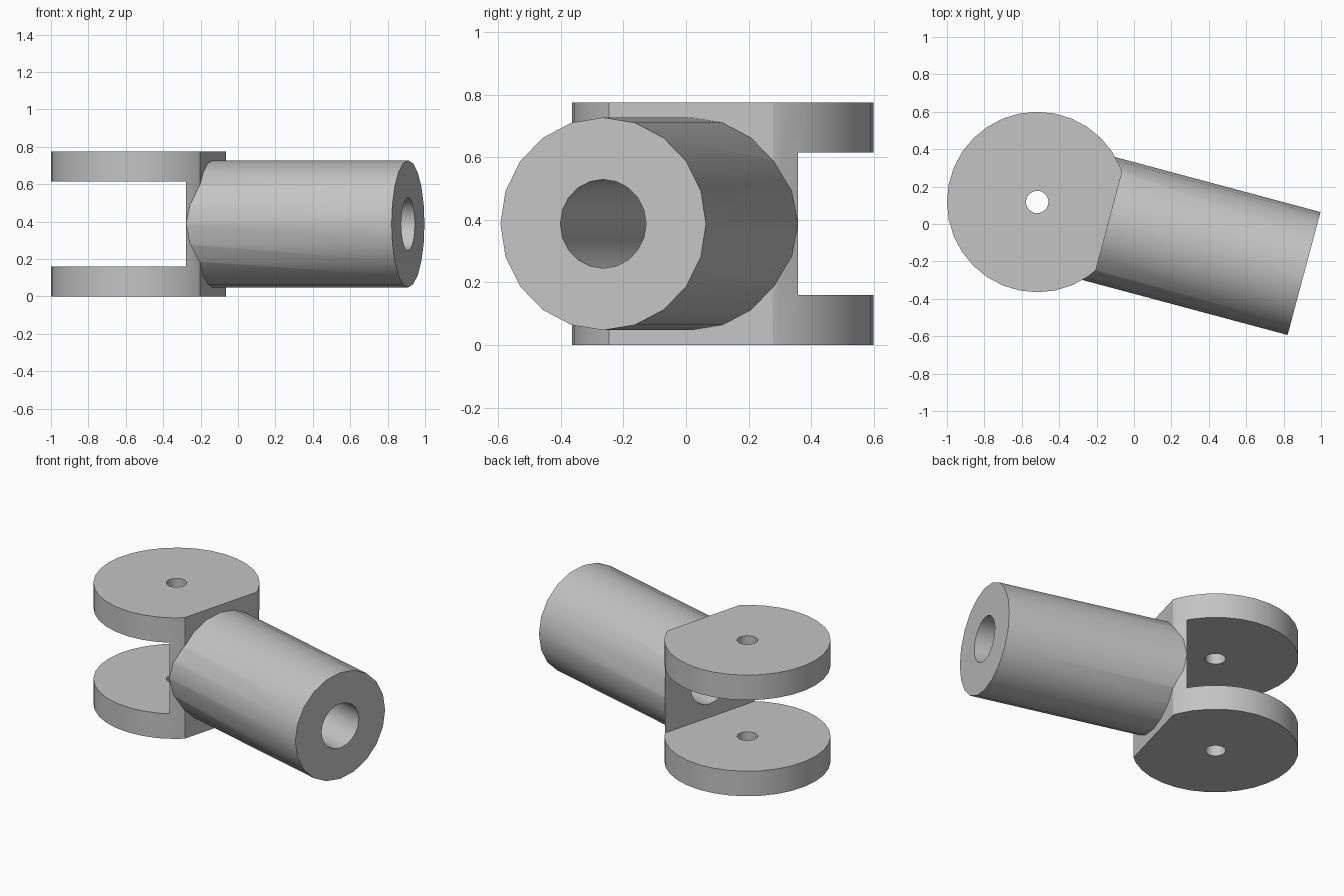
import bpy, bmesh, math
from mathutils import Matrix

cube = bpy.data.objects.get("Cube")
if cube:
    bpy.data.objects.remove(cube, do_unlink=True)

HEIGHT, MID = 0.775, 0.3875
DISC_R, TUBE_R, BORE_R, PIN_R = 0.4825, 0.34, 0.142, 0.06
CHOP, WALL, END = 0.397, 0.34, 1.477      # distances along the arm
SLOT_LOW, SLOT_HIGH = 0.16, 0.615
TURN = math.radians(-15)

grey = bpy.data.materials.new("plain grey")
grey.use_nodes = True
colour = (0.55, 0.55, 0.55, 1)
grey.diffuse_color = colour
grey.node_tree.nodes["Principled BSDF"].inputs["Base Color"].default_value = colour


def make_object(name, bm):
    mesh = bpy.data.meshes.new(name)
    bm.to_mesh(mesh)
    bm.free()
    mesh.materials.append(grey)
    obj = bpy.data.objects.new(name, mesh)
    bpy.context.collection.objects.link(obj)
    return obj


def cylinder(name, radius, start, end, sides, matrix=Matrix()):
    """Cylinder along the local z axis, between start and end."""
    bm = bmesh.new()
    shift = Matrix.Translation((0, 0, (start + end) / 2))
    bmesh.ops.create_cone(bm, cap_ends=True, segments=sides, radius1=radius,
                          radius2=radius, depth=end - start, matrix=matrix @ shift)
    return make_object(name, bm)


def box(name, x0, x1, z0, z1):
    bm = bmesh.new()
    place = Matrix.Translation(((x0 + x1) / 2, 0, (z0 + z1) / 2))
    bmesh.ops.create_cube(bm, size=1, matrix=place @ Matrix.Diagonal((x1 - x0, 2, z1 - z0, 1)))
    return make_object(name, bm)


def combine(target, other, operation):
    mod = target.modifiers.new("combine", "BOOLEAN")
    mod.operation, mod.solver, mod.object = operation, "EXACT", other
    bpy.context.view_layer.objects.active = target
    bpy.ops.object.modifier_apply(modifier=mod.name)
    bpy.data.objects.remove(other, do_unlink=True)


along_arm = Matrix.Translation((0, 0, MID)) @ Matrix.Rotation(math.pi / 2, 4, "Y")

# Round fork with a flat face where the arm leaves it
body = cylinder("fork_with_tube_arm", DISC_R, 0, HEIGHT, 32, Matrix.Rotation(-TURN, 4, "Z"))
combine(body, box("flat_cutter", CHOP, 1, -1, 2), "DIFFERENCE")

# Tube arm, then the slot between the two plates
combine(body, cylinder("tube", TUBE_R, 0.2, END, 20, along_arm), "UNION")
combine(body, box("slot_cutter", -1, WALL, SLOT_LOW, SLOT_HIGH), "DIFFERENCE")

# Bore through the arm and pin hole through both plates
combine(body, cylinder("bore_cutter", BORE_R, 0.1, END + 0.2, 20, along_arm), "DIFFERENCE")
combine(body, cylinder("pin_cutter", PIN_R, -0.2, HEIGHT + 0.2, 20), "DIFFERENCE")

# Place the part and smooth its round sides
body.location = (-0.5175, 0.1175, 0)
body.rotation_euler.z = TURN
bpy.ops.object.select_all(action="DESELECT")
body.select_set(True)
bpy.context.view_layer.objects.active = body
bpy.ops.object.shade_smooth_by_angle(angle=math.radians(30))
